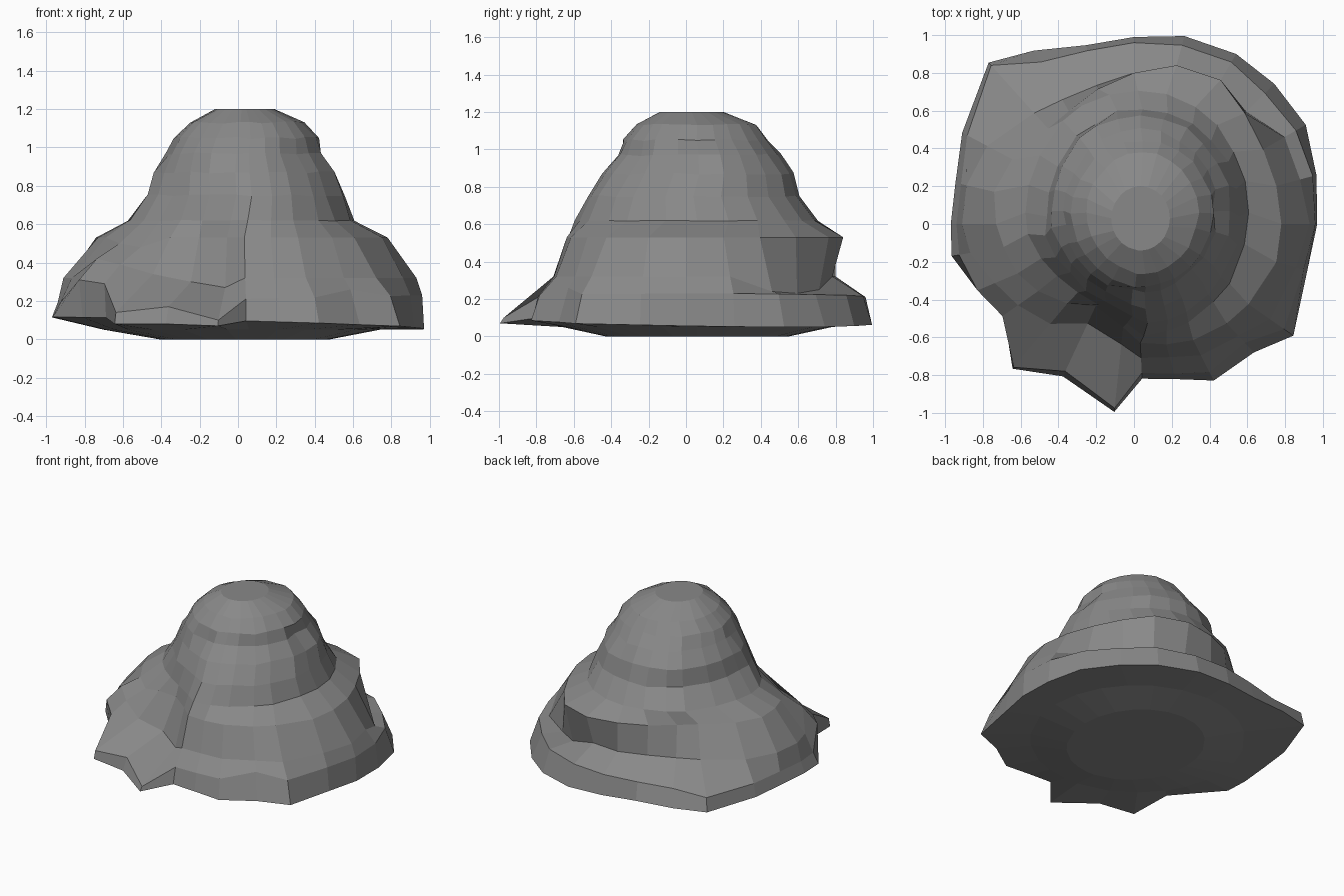
import bpy
import bmesh
import random
from math import cos, sin, radians
from mathutils import Vector

random.seed(4)

default_cube = bpy.data.objects.get("Cube")
if default_cube:
    bpy.data.objects.remove(default_cube, do_unlink=True)


def make_material(name, colour):
    material = bpy.data.materials.new(name)
    material.use_nodes = True
    material.diffuse_color = colour
    material.node_tree.nodes["Principled BSDF"].inputs["Base Color"].default_value = colour
    return material


def polar_ring(radii, height, special=None):
    """Ring at the shared column angles, radii in hundredths, with special heights."""
    points = []
    for angle, radius in zip(columns, radii):
        x = radius / 100 * cos(radians(angle))
        y = radius / 100 * sin(radians(angle))
        z = (special or {}).get(angle, height(x, y))
        points.append(Vector((x, y, z)))
    return points


def oval_ring(left, right, front, back, z, rough=0.0):
    """Slightly rough oval ring fitted to its four extents."""
    points = []
    for angle in columns:
        grow = 1 + random.uniform(-rough, rough)
        x = (left + right) / 2 + (right - left) / 2 * cos(radians(angle)) * grow
        y = (front + back) / 2 + (back - front) / 2 * sin(radians(angle)) * grow
        points.append(Vector((x, y, z + random.uniform(-rough, rough) * 0.3)))
    return points


def scale_point(ring, angle, factor):
    """Push one column of a ring in or out, keeping its height."""
    point = ring[columns.index(angle)]
    point.x *= factor
    point.y *= factor


def loft(name, rings, material):
    """Skin the rings from the bottom up and close both ends."""
    bm = bmesh.new()
    loops = [[bm.verts.new(point) for point in ring] for ring in rings]
    count = len(columns)
    for lower, upper in zip(loops, loops[1:]):
        for i in range(count):
            j = (i + 1) % count
            bm.faces.new((lower[i], lower[j], upper[j], upper[i]))
    bm.faces.new(list(reversed(loops[0])))
    bm.faces.new(loops[-1])
    bmesh.ops.recalc_face_normals(bm, faces=bm.faces)
    mesh = bpy.data.meshes.new(name)
    bm.to_mesh(mesh)
    bm.free()
    mesh.materials.append(material)
    rock = bpy.data.objects.new(name, mesh)
    bpy.context.collection.objects.link(rock)
    return rock


# Column directions, gathered towards the corners of the rock
columns = [0, 15, 30, 45, 59, 75, 90, 105, 120, 132, 152, 167,
           180, 190, 203, 215, 230, 245, 264, 273, 285, 297, 313, 325, 345]

# Widest outline, with a square back corner and a pointed front outcrop
rim = polar_ring(
    [97, 100, 105, 105, 105, 103, 99, 98, 106, 115, 103, 97,
     97, 98, 88, 84, 100, 89, 100, 82, 85, 93, 93, 103, 95],
    lambda x, y: 0.085 - 0.03 * x - 0.015 * y,
    {230: 0.08, 245: 0.08, 264: 0.07})

# Upper edge of the skirt; it stays low on the outcrop
skirt_top = polar_ring(
    [96, 98, 99, 98, 100, 98, 96, 95, 99, 113, 100, 94,
     94, 94, 90, 85, 99, 86, 98, 79, 82, 88, 86, 97, 93],
    lambda x, y: 0.21 + 0.02 * x,
    {203: 0.31, 215: 0.29, 230: 0.14, 245: 0.17, 264: 0.1, 313: 0.26})

# Crease below the back ledge, dropping to a bench at the back left
crease = polar_ring(
    [93, 91, 92, 84, 83, 81, 80, 76, 76, 79, 88, 91,
     91, 88, 80, 75, 69, 58, 64, 71, 73, 78, 81, 88, 89],
    lambda x, y: 0.32,
    {30: 0.24, 45: 0.23, 59: 0.25, 203: 0.42, 215: 0.39, 230: 0.34, 245: 0.3, 264: 0.27})

# Shoulder that overhangs the crease at the back
shoulder = polar_ring(
    [78, 78, 79, 83, 89, 87, 80, 74, 69, 68, 73, 76,
     73, 70, 67, 62, 55, 48, 55, 63, 66, 69, 72, 74, 78],
    lambda x, y: 0.53,
    {203: 0.5, 215: 0.48})

# Stepped dome above the shoulder
dome = [
    oval_ring(-0.57, 0.61, -0.59, 0.71, 0.62, 0.01),
    oval_ring(-0.47, 0.56, -0.53, 0.61, 0.75, 0.02),
    oval_ring(-0.44, 0.51, -0.44, 0.58, 0.87, 0.02),
    oval_ring(-0.37, 0.44, -0.36, 0.50, 0.97, 0.02),
    oval_ring(-0.33, 0.42, -0.33, 0.44, 1.05, 0.02),
    oval_ring(-0.25, 0.34, -0.26, 0.38, 1.13, 0.02),
    oval_ring(-0.12, 0.19, -0.14, 0.20, 1.20),
]

# Hollow in the dome behind the outcrop, fading out upwards
for angle, depth in ((203, 0.06), (215, 0.12), (230, 0.18), (245, 0.19), (264, 0.11)):
    for step, ring in enumerate(dome[:3]):
        scale_point(ring, angle, 1 - depth * (1 - 0.3 * step))

# Small overhanging nicks near the summit, at the front and one side
for angle in (0, 264):
    scale_point(dome[3], angle, 0.95)
    scale_point(dome[4], angle, 1.02)

# Shallow dished underside
underside = [
    oval_ring(-0.41, 0.48, -0.43, 0.55, 0.0),
    oval_ring(-0.70, 0.74, -0.66, 0.78, 0.05),
]

grey_stone = make_material("grey stone", (0.25, 0.25, 0.25, 1.0))
loft("boulder", underside + [rim, skirt_top, crease, shoulder] + dome, grey_stone)
